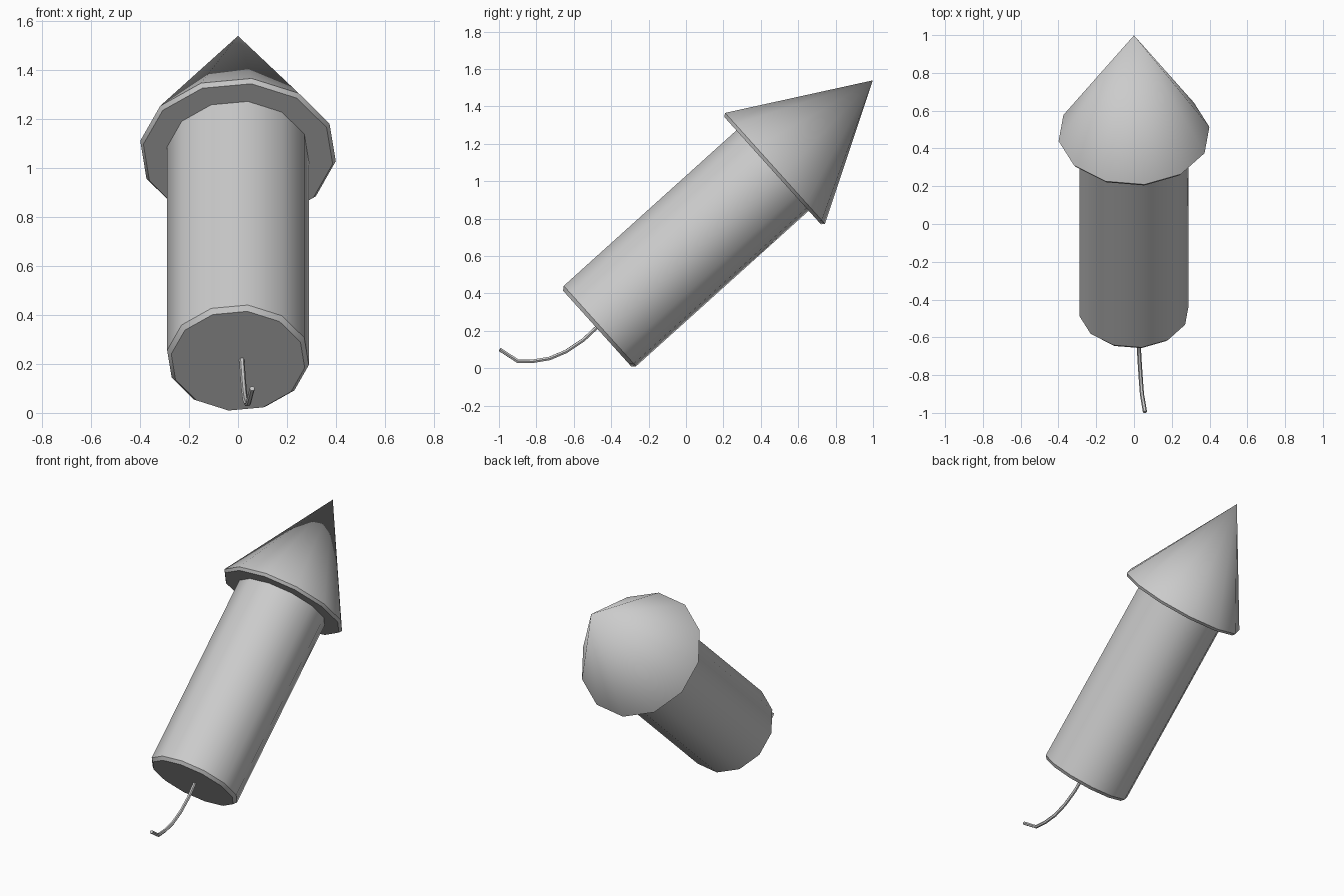
import bpy, bmesh, math
from mathutils import Matrix, Vector

old = bpy.data.objects.get("Cube")
if old:
    bpy.data.objects.remove(old, do_unlink=True)

grey = bpy.data.materials.new("plain_grey")
grey.use_nodes = True
colour = (0.6, 0.6, 0.6, 1)
grey.diffuse_color = colour
grey.node_tree.nodes["Principled BSDF"].inputs["Base Color"].default_value = colour

SIDES = 12
TURN = math.radians(8)
# Tilted frame of the rocket: its axis leans towards the back
FRAME = Matrix.Translation((0, -0.475, 0.212)) @ Matrix.Rotation(math.radians(-48), 4, "X")


def finish(obj):
    obj.data.materials.append(grey)
    bpy.ops.object.select_all(action="DESELECT")
    obj.select_set(True)
    bpy.context.view_layer.objects.active = obj
    bpy.ops.object.shade_smooth_by_angle(angle=math.radians(35))


def revolve(name, profile):
    """Closed solid of revolution from (radius, height); radius 0 is a tip."""
    bm = bmesh.new()
    rings = []
    for radius, height in profile:
        count = SIDES if radius else 1
        rings.append([bm.verts.new((radius * math.cos(TURN + math.tau * i / SIDES),
                                    radius * math.sin(TURN + math.tau * i / SIDES),
                                    height)) for i in range(count)])
    for low, high in zip(rings, rings[1:]):
        for i in range(SIDES):
            j = (i + 1) % SIDES
            if len(high) == 1:
                bm.faces.new((low[i], low[j], high[0]))
            else:
                bm.faces.new((low[i], low[j], high[j], high[i]))
    bm.faces.new(rings[0][::-1])
    if len(rings[-1]) > 1:
        bm.faces.new(rings[-1])
    bmesh.ops.recalc_face_normals(bm, faces=bm.faces)
    mesh = bpy.data.meshes.new(name)
    bm.to_mesh(mesh)
    bm.free()
    obj = bpy.data.objects.new(name, mesh)
    bpy.context.collection.objects.link(obj)
    obj.matrix_world = FRAME
    finish(obj)


# Tube with a narrow bevelled lower rim, and the overhanging nose
revolve("rocket_body", [(0.275, 0), (0.292, 0.02), (0.292, 1.28)])
revolve("nose_cone", [(0.39, 1.262), (0.403, 1.28), (0, 1.983)])

# Bent fuse hanging out of the lower end
path = [(0.015, -0.47, 0.225), (0.02, -0.55, 0.15), (0.025, -0.64, 0.09),
        (0.03, -0.73, 0.052), (0.036, -0.82, 0.037), (0.042, -0.9, 0.038),
        (0.058, -0.995, 0.1)]
curve = bpy.data.curves.new("fuse_path", "CURVE")
curve.dimensions = "3D"
curve.bevel_depth = 0.011
curve.bevel_resolution = 1
curve.use_fill_caps = True
spline = curve.splines.new("POLY")
spline.points.add(len(path) - 1)
for point, place in zip(spline.points, path):
    point.co = (*place, 1)
fuse = bpy.data.objects.new("fuse", curve)
bpy.context.collection.objects.link(fuse)
bpy.ops.object.select_all(action="DESELECT")
fuse.select_set(True)
bpy.context.view_layer.objects.active = fuse
bpy.ops.object.convert(target="MESH")
fuse = bpy.context.object
fuse.name = "fuse"
finish(fuse)
